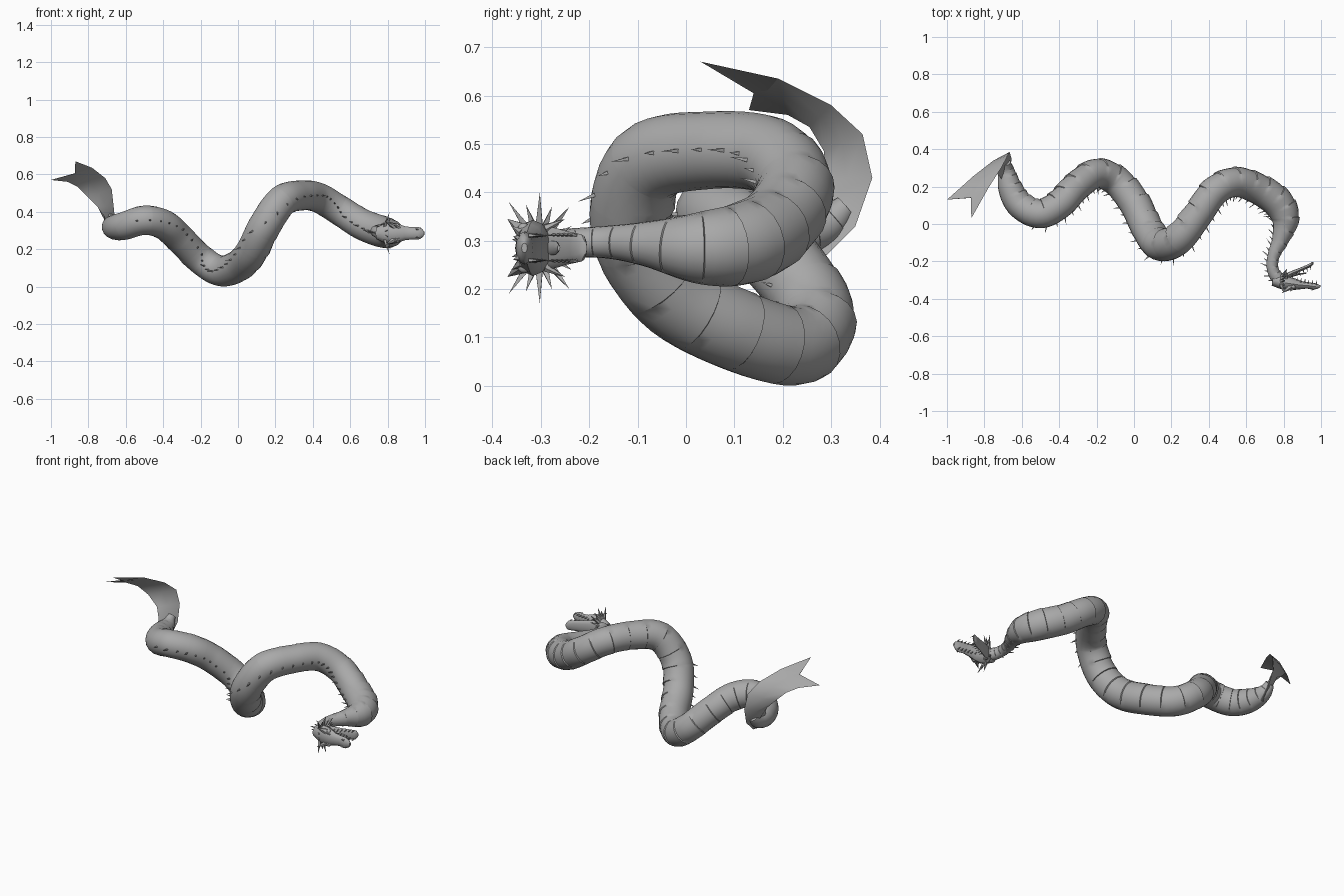
import bpy, math
from mathutils import Vector as V

cube = bpy.data.objects.get("Cube")
if cube:
    bpy.data.objects.remove(cube, do_unlink=True)

grey = bpy.data.materials.new("plain grey")
grey.use_nodes = True
grey.diffuse_color = (0.4, 0.4, 0.4, 1)
grey.node_tree.nodes["Principled BSDF"].inputs["Base Color"].default_value = (0.4, 0.4, 0.4, 1)
UP = V((0, 0, 1))


def make(name, verts, faces, angle=40):
    mesh = bpy.data.meshes.new(name)
    mesh.from_pydata(verts, [], faces)
    mesh.materials.append(grey)
    ob = bpy.data.objects.new(name, mesh)
    bpy.context.collection.objects.link(ob)
    bpy.ops.object.select_all(action='DESELECT')
    ob.select_set(True)
    bpy.context.view_layer.objects.active = ob
    bpy.ops.object.mode_set(mode='EDIT')
    bpy.ops.mesh.select_all(action='SELECT')
    bpy.ops.mesh.normals_make_consistent(inside=False)
    bpy.ops.object.mode_set(mode='OBJECT')
    bpy.ops.object.shade_smooth_by_angle(angle=math.radians(angle))
    return ob


def loft(name, rings, angle=40):
    n = len(rings[0])
    faces = [(i * n + j, i * n + (j + 1) % n, (i + 1) * n + (j + 1) % n, (i + 1) * n + j)
             for i in range(len(rings) - 1) for j in range(n)]
    faces += [tuple(range(n)), tuple((len(rings) - 1) * n + j for j in range(n))]
    return make(name, [p for r in rings for p in r], faces, angle)


def spikes(name, items, sides=5):
    # Each item is base, tip, radius
    verts, faces = [], []
    for base, tip, r in items:
        u = (tip - base).orthogonal().normalized()
        w = (tip - base).normalized().cross(u)
        k = len(verts)
        for j in range(sides):
            a = 2 * math.pi * j / sides
            verts.append(base + r * (u * math.cos(a) + w * math.sin(a)))
        verts.append(tip)
        faces += [(k + j, k + (j + 1) % sides, k + sides) for j in range(sides)]
        faces.append(tuple(k + j for j in range(sides)))
    return make(name, verts, faces)


# Body path from tail to neck: x, y, z, radius
path = [
    (-.685, .33, .37, .025), (-.68, .28, .33, .045), (-.66, .19, .318, .066), (-.605, .10, .325, .075),
    (-.50, .055, .355, .078), (-.395, .11, .33, .08), (-.315, .195, .26, .08), (-.205, .27, .15, .08),
    (-.095, .232, .084, .082), (.005, .11, .113, .085), (.075, -.03, .19, .086), (.14, -.11, .32, .087),
    (.235, -.08, .457, .085), (.34, .05, .487, .08), (.43, .175, .475, .08), (.54, .225, .41, .08),
    (.66, .19, .335, .083), (.765, .12, .295, .085), (.81, .03, .285, .075), (.785, -.08, .293, .047),
    (.75, -.16, .297, .034), (.74, -.23, .295, .031), (.765, -.285, .288, .035), (.81, -.31, .285, .034)]


def spline(t):
    i = min(int(t), len(path) - 2)
    f = t - i
    a, b, c, d = (V(path[max(0, min(len(path) - 1, i + k))]) for k in (-1, 0, 1, 2))
    return .5 * (2 * b + (c - a) * f + (2 * a - 5 * b + 4 * c - d) * f * f + (3 * b - a - 3 * c + d) * f ** 3)


def frame(t):
    p = spline(t)
    lo, hi = spline(max(0, t - .05)), spline(min(len(path) - 1.001, t + .05))
    tan = (hi - lo).to_3d().normalized()
    back = tan.cross(UP).normalized()
    return p.to_3d(), p.w, tan, back, back.cross(tan)


# Body with stepped belly plates: each plate ends in a short sharp lip
SIDES, PLATE = 20, .6
rings = []
for k in range(int((len(path) - 1) / PLATE)):
    for part in (0, .25, .5, .75, .97):
        p, r, tan, back, side = frame((k + part) * PLATE)
        ring = []
        for j in range(SIDES):
            a = 2 * math.pi * j / SIDES
            belly = max(0, -math.cos(a) - .1)
            rr = r * (1 + belly * (.03 - .09 * part))
            ring.append(p + rr * (back * math.cos(a) + side * math.sin(a)))
        rings.append(ring)
loft("body", rings, 35)

# Row of small spines along the back, leaning to the tail
spines = []
for k in range(55):
    p, r, tan, back, side = frame(3.8 + k * .335)
    h = .036 if k % 2 else .022
    root = p + back * r * .95
    spines.append((root, root + back * h - tan * h * .5, .006))
spikes("back_spines", spines, 4)

# Forked tail fin: a curved blade between two edges, bulging on the outside
edge_a = [(-.66, .29, .27), (-.655, .35, .33), (-.665, .385, .43), (-.675, .365, .52),
          (-.71, .30, .58), (-.78, .19, .635), (-.87, .03, .67)]
edge_b = [(-.70, .22, .33), (-.715, .25, .38), (-.75, .285, .425), (-.81, .285, .485),
          (-.86, .255, .535), (-.91, .21, .56), (-1, .13, .57)]
rings = []
for i, (a, b) in enumerate(zip(edge_a, edge_b)):
    a, b = V(a), V(b)
    nxt, prv = min(i + 1, 6), max(i - 1, 0)
    run = V(edge_a[nxt]) + V(edge_b[nxt]) - V(edge_a[prv]) - V(edge_b[prv])
    n = (b - a).cross(run).normalized() * (.03 * (1 - i / 6) + .002)
    mid = (a + b) / 2 if i < 6 else V((-.87, .14, .605))
    rings.append([a, mid + n, b, mid - n * .2])
loft("tail_fin", rings, 60)

# Head frame: forward, crown direction and side
O = V((.78, -.305, .285))
F = V((.98, -.14, 0)).normalized()
D = F.cross(UP)


def H(f, d, s):
    return O + F * f + D * d + UP * s


def head_loft(name, sections, n=12):
    # Sections: forward, crown offset, half height, half width
    loft(name, [[H(f, d + h * math.cos(2 * math.pi * j / n), w * math.sin(2 * math.pi * j / n))
                 for j in range(n)] for f, d, h, w in sections])


head_loft("skull", [(-.04, 0, .03, .032), (0, .003, .037, .05), (.04, .006, .037, .058),
                    (.08, .006, .031, .05), (.115, .006, .022, .037), (.15, .002, .017, .033),
                    (.185, .003, .018, .034), (.205, 0, .012, .024), (.218, -.002, .006, .01)])
head_loft("lower_jaw", [(.01, -.015, .02, .045), (.05, -.045, .015, .041), (.09, -.07, .012, .035),
                        (.13, -.095, .011, .031), (.155, -.112, .012, .028), (.165, -.12, .005, .014)])
head_loft("tongue", [(.04, -.028, .007, .015), (.09, -.05, .006, .014), (.135, -.062, .003, .006)], 8)

teeth, horns, frill = [], [], []
for s in (-1, 1):
    # Teeth of both jaws
    for k in range(6):
        f = .09 + k * .021
        teeth.append((H(f, -.008, s * .026), H(f, -.034, s * .025), .005))
        g = .06 + k * .018
        teeth.append((H(g, -.047 - k * .011, s * .027), H(g + .008, -.02 - k * .011, s * .026), .004))
    # Brow horns, cheek barbs and nostril bumps
    horns.append((H(.06, .022, s * .035), H(.02, .062, s * .06), .018))
    horns.append((H(.085, .02, s * .03), H(.06, .048, s * .045), .012))
    horns.append((H(.03, -.02, s * .04), H(.03, -.06, s * .06), .01))
    horns.append((H(.185, .01, s * .02), H(.175, .028, s * .024), .009))
    # Radiating frill behind the cheeks
    for k in range(8):
        a = math.radians(18 + k * 19)
        reach = (.06 if k < 2 else .115) - (.022 if k % 2 else 0)
        c, n = math.cos(a), math.sin(a) * s
        frill.append((H(.005, c * .028, n * .036), H(.03, c * reach * .9, n * reach), .012))
    # Eyes
    bpy.ops.mesh.primitive_uv_sphere_add(segments=12, ring_count=8, radius=.012, location=H(.075, .02, s * .04))
    eye = bpy.context.object
    eye.name = "left_eye" if s > 0 else "right_eye"
    eye.data.materials.append(grey)
    bpy.ops.object.shade_smooth_by_angle()
spikes("teeth", teeth, 5)
spikes("head_horns", horns, 6)
spikes("head_frill", frill, 4)
